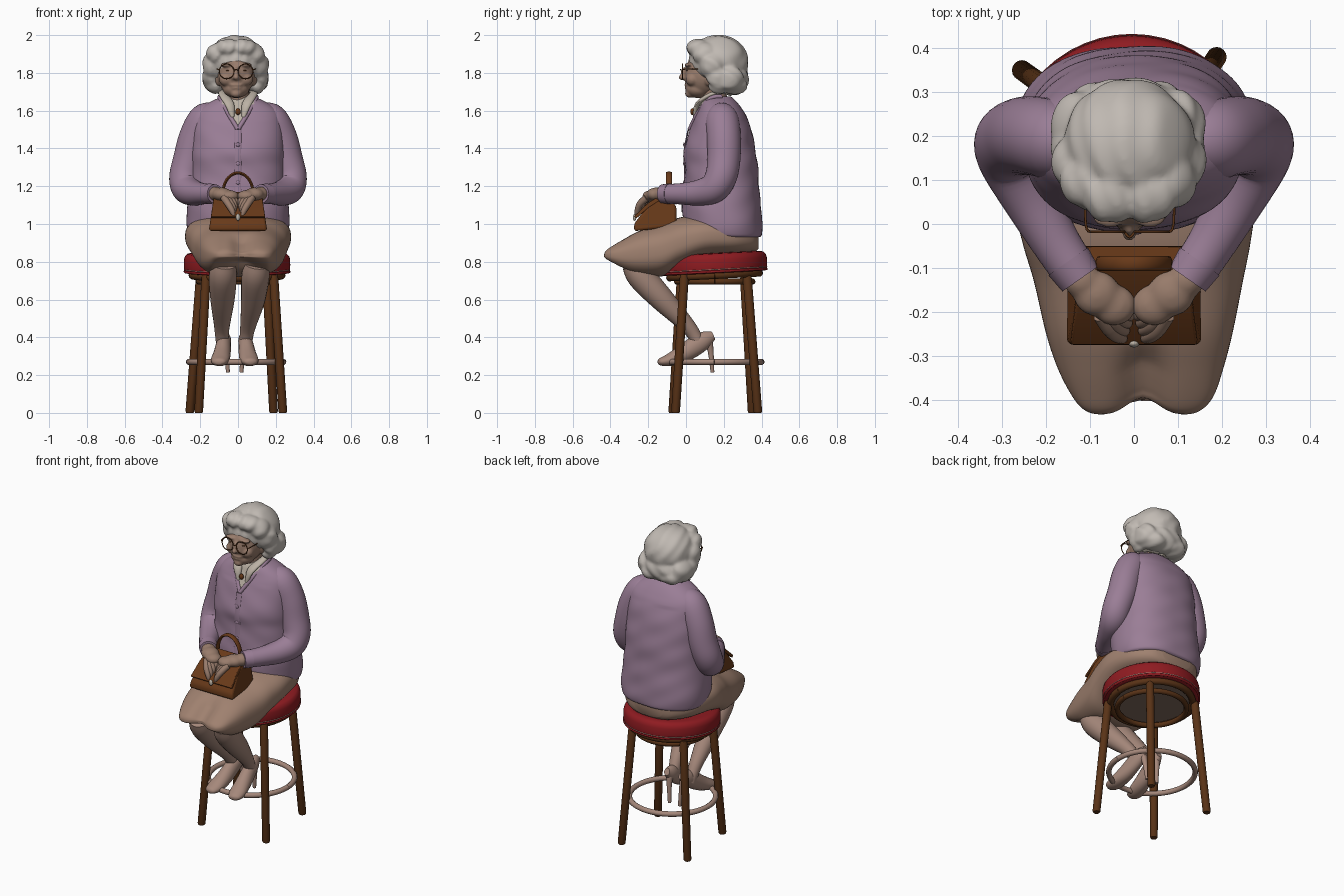
import bpy, bmesh, math
from mathutils import Vector, Quaternion, Matrix

if "Cube" in bpy.data.objects:
    bpy.data.objects.remove(bpy.data.objects["Cube"])


def paint(name, *rgb):
    col = [(c / 255) ** 2.2 for c in rgb] + [1]
    m = bpy.data.materials.new(name)
    m.use_nodes = True
    m.diffuse_color = col
    bsdf = m.node_tree.nodes["Principled BSDF"]
    bsdf.inputs["Base Color"].default_value = col
    bsdf.inputs["Roughness"].default_value = 0.8
    return m


LILAC = paint("lilac wool", 153, 125, 149)
TAN = paint("tan skirt", 158, 128, 111)
STOCKING = paint("rosy beige", 164, 135, 122)
SKIN = paint("skin", 151, 123, 107)
HAIR = paint("silver hair", 192, 185, 178)
CREAM = paint("cream blouse", 186, 176, 163)
LEATHER = paint("brown leather", 104, 60, 31)
WOOD = paint("dark wood", 90, 54, 29)
RED = paint("red vinyl", 142, 33, 38)
BOARD = paint("dull brown", 124, 103, 92)
FLAT = Quaternion()                                   # sections lie in xy
UPRIGHT = Quaternion((1, 0, 0), math.pi / 2)          # sections lie in xz


def finish(bm, name, mat):
    bmesh.ops.recalc_face_normals(bm, faces=bm.faces)
    me = bpy.data.meshes.new(name)
    bm.to_mesh(me)
    bm.free()
    ob = bpy.data.objects.new(name, me)
    bpy.context.collection.objects.link(ob)
    me.materials.append(mat)
    bpy.ops.object.select_all(action='DESELECT')
    ob.select_set(True)
    bpy.context.view_layer.objects.active = ob
    bpy.ops.object.shade_smooth_by_angle(angle=math.radians(50))
    return ob


def refine(rows, k):
    """Catmull-Rom interpolation of rows of numbers."""
    rows = [Vector(r) for r in rows]
    ext = [rows[0]] + rows + [rows[-1]]
    out = []
    for a, b, c, d in zip(ext, ext[1:], ext[2:], ext[3:]):
        for i in range(k):
            t = i / k
            out.append(b + (c - a) * (t / 2) + (a * 2 - b * 5 + c * 4 - d) * (t * t / 2)
                       + (b * 3 - a - c * 3 + d) * (t ** 3 / 2))
    return out + [rows[-1]]


def sweep(name, mat, rows, n=20, k=4, frame=None, start=None, power=2.0):
    """Skin a tube through rows of x, y, z, radius a, radius b."""
    rows = refine([tuple(r) + (r[3],) * (5 - len(r)) for r in rows], k)
    bm, rings, last, q = bmesh.new(), [], None, frame
    for i, r in enumerate(rows):
        if frame is None:
            a, b = rows[max(i - 1, 0)], rows[min(i + 1, len(rows) - 1)]
            tan = Vector(b[:3]) - Vector(a[:3])
            if last is None:
                q = start or tan.to_track_quat('Z', 'Y')
            else:
                q = last.rotation_difference(tan) @ q
            last = tan
        ring = []
        for j in range(n):
            c, s = math.cos(math.tau * j / n), math.sin(math.tau * j / n)
            e = 2 / power
            p = Vector((math.copysign(abs(c) ** e, c) * max(r[3], .001),
                        math.copysign(abs(s) ** e, s) * max(r[4], .001), 0))
            ring.append(bm.verts.new(Vector(r[:3]) + q @ p))
        rings.append(ring)
    for a, b in zip(rings, rings[1:]):
        for j in range(n):
            bm.faces.new((a[j], a[(j + 1) % n], b[(j + 1) % n], b[j]))
    bm.faces.new(rings[0])
    bm.faces.new(rings[-1])
    return finish(bm, name, mat)


def blob(name, mat, balls, voxel=0):
    """Merge ellipsoids given as centre and radii into one soft mass."""
    bm = bmesh.new()
    for b in balls:
        radii = b[3:] if len(b) == 6 else b[3:] * 3
        m = Matrix.Translation(b[:3]) @ Matrix.Diagonal(tuple(radii) + (1,))
        bmesh.ops.create_uvsphere(bm, u_segments=48, v_segments=32, radius=1, matrix=m)
    ob = finish(bm, name, mat)
    if voxel:
        rm = ob.modifiers.new("merge", 'REMESH')
        rm.mode, rm.voxel_size, rm.use_smooth_shade = 'VOXEL', voxel, True
        sm = ob.modifiers.new("soften", 'SMOOTH')
        sm.factor, sm.iterations = 0.5, 6
    return ob


def ring(name, mat, centre, radius, r, axis=FLAT):
    pts = []
    for i in range(49):
        a = math.tau * i / 48
        p = Vector(centre) + axis @ Vector((math.cos(a), math.sin(a), 0)) * radius
        pts.append((*p, r))
    return sweep(name, mat, pts, n=10, k=1)


def prism(name, mat, profile, low, high, bevel):
    """Side profile widened across x, narrowing from low to high half width."""
    zs = [z for _, z in profile]
    bm, ends = bmesh.new(), []
    for s in (-1, 1):
        ends.append([bm.verts.new((s * (low + (high - low) * (z - min(zs)) / (max(zs) - min(zs))), y, z))
                     for y, z in profile])
    bm.faces.new(ends[0])
    bm.faces.new(ends[1])
    for i in range(len(profile)):
        bm.faces.new((ends[0][i - 1], ends[0][i], ends[1][i], ends[1][i - 1]))
    bv = finish(bm, name, mat).modifiers.new("round", 'BEVEL')
    bv.width, bv.segments = bevel, 3


# Stool: cushion, stitching, rims, splayed legs and foot ring
seat = sweep("seat_cushion", RED, [(0, 0, z, r) for z, r in
             ((-.05, .24), (-.05, .27), (-.035, .28), (.02, .281), (.045, .27), (.055, .24), (.058, .1))],
             n=64, k=2, frame=FLAT)
piping = ring("seat_piping", RED, (0, 0, -.042), .276, .007)
stitch = ring("seat_stitching", STOCKING, (0, 0, -.031), .2795, .0025)
board = sweep("seat_board", BOARD, [(0, 0, -.058, .24), (0, 0, -.045, .24)], n=48, k=1, frame=FLAT)
rim = ring("seat_rim", WOOD, (0, 0, -.062), .237, .02)
for ob in (seat, piping, stitch, board, rim):
    ob.location, ob.rotation_euler.x = (-.005, .148, .79), math.radians(3)
ring("leg_brace", WOOD, (-.007, .152, .695), .2, .016)
ring("foot_ring", STOCKING, (-.01, .15, .27), .25, .016)
for name, top, foot in (("front_left_leg", (.19, -.01), (.237, -.055)), ("back_left_leg", (.152, .325), (.188, .38)),
                        ("front_right_leg", (-.17, -.025), (-.208, -.07)), ("back_right_leg", (-.2, .31), (-.255, .35))):
    sweep(name, WOOD, [(*foot, 0, .019), (*foot, .008, .023), (*top, .71, .024), (*top, .735, .018)], n=16, k=1)

# Skirt: lofted from hips to knees, with a dip between the knees and an arched hem
skirt = sweep("skirt", TAN, [(x, y, (lo + hi) / 2, w, (hi - lo) / 2) for x, y, w, lo, hi in (
    (0, .385, .1, .87, .98), (0, .355, .17, .85, 1.0), (0, .26, .245, .835, 1.03), (0, .1, .28, .82, 1.05),
    (.005, -.03, .262, .77, 1.035), (.01, -.13, .238, .722, 1.0), (.012, -.25, .212, .722, .965),
    (.015, -.33, .188, .745, .925), (.02, -.39, .162, .778, .89), (.02, -.422, .135, .8, .868),
    (.02, -.434, .1, .815, .85), (.02, -.436, .03, .828, .838))],
    n=72, k=5, frame=UPRIGHT, power=2.6)
for v in skirt.data.vertices:
    x, y, z = v.co
    gap = math.exp(-((x - .02) / .05) ** 2)
    reach = min(max((-.15 - y) / .2, 0), 1)
    under = min(max((.83 - z) / .08, 0), 1)
    v.co.z += .055 * reach * under * max(0, 1 - ((x - .01) / .15) ** 2)
    v.co.z -= .018 * gap * reach * min(max((z - .84) / .03, 0), 1)
    v.co.y += .04 * gap * max(0, reach - .6) / .4

# Legs and heeled shoes
legs = [(-.275, .79, .066), (-.235, .72, .074), (-.125, .6, .064), (0, .47, .043), (.045, .41, .036), (.075, .35, .034)]
for side, xs in (("left", (.1, .092, .08, .055, .045, .04)), ("right", (-.075, -.08, -.082, -.085, -.085, -.08))):
    sweep(side + "_leg", STOCKING, [(x, *p) for x, p in zip(xs, legs)], k=5)
    sx = (lambda x: x) if side == "left" else (lambda x: -x - .035)
    sweep(side + "_shoe", STOCKING, [(sx(x), *p) for x, *p in (
        (.068, -.148, .268, .015, .01), (.066, -.135, .27, .036, .02), (.06, -.09, .28, .049, .033),
        (.05, -.02, .31, .046, .046), (.042, .05, .355, .04, .052), (.036, .105, .39, .034, .044),
        (.033, .145, .41, .018, .022))])
    sweep(side + "_heel", STOCKING, [(sx(.033), .115, .39, .026), (sx(.027), .13, .33, .016),
                                     (sx(.018), .14, .215, .01)], n=12)

# Cardigan body; the neck opening shows the blouse
body = sweep("cardigan", LILAC, [(0, (f + b) / 2, z, w, (b - f) / 2) for z, w, f, b in (
    (.93, .245, .05, .39), (.945, .262, .01, .402), (1.0, .272, -.01, .405), (1.1, .268, -.02, .395),
    (1.2, .255, -.008, .387), (1.3, .25, -.006, .38), (1.38, .25, -.01, .37), (1.48, .245, .014, .35),
    (1.56, .235, .045, .325), (1.605, .21, .065, .3), (1.645, .15, .08, .27), (1.675, .085, .1, .238))],
    n=96, k=6, frame=FLAT, power=2.3)
body.data.materials.append(CREAM)
for p in body.data.polygons:
    c = p.center
    if c.y < .15 and c.z > 1.5 + 1.65 * abs(c.x):
        p.material_index = 1
for v in body.data.vertices:                          # soft knit folds
    if v.co.z < 1.55:
        v.co.y += .003 * math.sin(v.co.z * 40 + v.co.x * 9) * math.sin(v.co.x * 17 + v.co.z * 6)
sweep("button_band", LILAC, [(0, y, z, .018, .004) for y, z in (
    (-.018, 1.06), (-.02, 1.1), (-.008, 1.2), (-.006, 1.3), (-.01, 1.38), (.012, 1.5))], n=12)
blob("buttons", LILAC, [(0, y, z, .011, .005, .011) for y, z in ((-.01, 1.22), (-.01, 1.32), (-.01, 1.42))])

for side, s in (("left", 1), ("right", -1)):
    # Neckline, collar and sleeves
    sweep(side + "_neckline", LILAC, [(s * x, y, z, .012) for x, y, z in (
        (.09, .19, 1.675), (.095, .13, 1.665), (.055, .065, 1.59), (0, .02, 1.5))], n=10)
    sweep(side + "_collar", CREAM, [(s * x, y, z, a, .012) for x, y, z, a in (
        (.01, .235, 1.69, .015), (.075, .2, 1.7, .02), (.08, .13, 1.685, .022), (.045, .062, 1.635, .026),
        (.03, .048, 1.565, .01))], n=14)
    sweep(side + "_sleeve", LILAC, [(s * x, *p) for x, *p in (
        (.11, .185, 1.59, .055), (.17, .19, 1.555, .088), (.222, .2, 1.46, .09), (.256, .2, 1.34, .088),
        (.28, .185, 1.25, .084), (.272, .145, 1.19, .08), (.235, .065, 1.165, .068), (.185, -.03, 1.16, .056),
        (.14, -.1, 1.16, .052))], n=32, k=5)
    sweep(side + "_cuff", LILAC, [(s * .15, -.085, 1.16, .055), (s * .122, -.125, 1.16, .05)], k=2)
    # Hands folded over the bag
    blob(side + "_hand", SKIN, [(s * .118, -.128, 1.16, .042, .042, .038), (s * .085, -.158, 1.157, .054, .052, .036),
                                (s * .045, -.185, 1.147, .05, .047, .032)], .008)
    for i in range(4):
        sweep(f"{side}_finger_{i + 1}", SKIN, [
            (s * (.05 + .008 * i), -.165 - .014 * i, 1.157 - .006 * i, .02),
            (s * (.03 + .007 * i), -.19 - .018 * i, 1.147 - .014 * i, .018),
            (s * (.012 + .006 * i), -.207 - .017 * i, 1.118 - .017 * i, .015),
            (s * (.006 + .005 * i), -.213 - .017 * i, 1.09 - .018 * i, .005)], n=10)
blob("brooch", LEATHER, [(0, .035, 1.595, .014, .012, .018)])

# Handbag with flap, clasp and arched handle
prism("handbag", LEATHER, [(-.275, .962), (-.05, .985), (-.05, 1.09), (-.1, 1.16), (-.2, 1.1), (-.275, 1.0)],
      .155, .125, .014)
prism("bag_flap", LEATHER, [(-.276, 1.04), (-.2, 1.112), (-.1, 1.172), (-.05, 1.1), (-.1, 1.15), (-.2, 1.085),
                            (-.262, 1.03)], .145, .124, .004)
blob("bag_clasp", CREAM, [(0, -.272, 1.035, .012, .009, .018)])
sweep("bag_handle", LEATHER, [(.08 * math.cos(a), -.09, 1.16 + .11 * math.sin(a), .008, .017)
                              for a in (math.pi * i / 12 for i in range(13))], n=12, k=2, start=FLAT)

# Head: neck, face and features
sweep("neck", SKIN, [(-.005, .16, 1.6, .07), (-.005, .15, 1.68, .065), (-.008, .14, 1.78, .07)])
CX = -.01
face = [(CX, .095, 1.79, .098, .105, .115), (CX, .065, 1.715, .07, .066, .048), (CX, .022, 1.69, .03, .028, .022),
        (CX, -.012, 1.795, .014, .016, .035), (CX, -.022, 1.776, .016, .017, .014),
        (CX, .006, 1.736, .036, .016, .007), (CX, .008, 1.72, .03, .016, .007)]
for s in (-1, 1):
    face += [(CX + s * .05, .034, 1.765, .04, .036, .036), (CX + s * .045, .014, 1.842, .038, .022, .012),
             (CX + s * .015, -.006, 1.773, .011, .014, .009), (CX + s * .09, .12, 1.77, .022, .024, .04)]
blob("face", SKIN, face, .006)
blob("eyes", WOOD, [(CX + s * .043, .006, 1.812, .011, .006, .003) for s in (-1, 1)])

# Waved hair, combed in soft ridges
hair = [(-.012, .172, 1.857, .152, .158, .143), (-.012, .245, 1.77, .135, .088, .085)]
for s in (-1, 1):
    hair += [(-.012 + s * x, *p) for x, *p in (
        (.04, .07, 1.932, .07, .068, .048), (.09, .1, 1.9, .065, .068, .06), (.122, .14, 1.84, .055, .068, .07),
        (.126, .17, 1.78, .05, .062, .06), (.112, .175, 1.735, .047, .056, .045), (.11, .22, 1.77, .065, .085, .075),
        (.06, .25, 1.735, .085, .075, .052))]
wig = blob("hair", HAIR, hair, .008)
for v in wig.data.vertices:
    x, y, z = v.co
    v.co += v.normal * .003 * math.sin(45 * math.atan2(x - CX, .35 + y) + 3 * math.sin(z * 28 + y * 12))

# Spectacles
for side, s in (("left", 1), ("right", -1)):
    ring(side + "_lens_rim", WOOD, (CX + s * .05, -.018, 1.808), .039, .003, UPRIGHT)
    sweep(side + "_temple", WOOD, [(CX + s * .088, -.018, 1.815, .003), (CX + s * .1, .0, 1.82, .003),
                                   (CX + s * .102, .12, 1.82, .003)], n=8)
sweep("bridge", WOOD, [(CX - .012, -.018, 1.812, .003), (CX, -.03, 1.818, .003), (CX + .012, -.018, 1.812, .003)], n=8)
